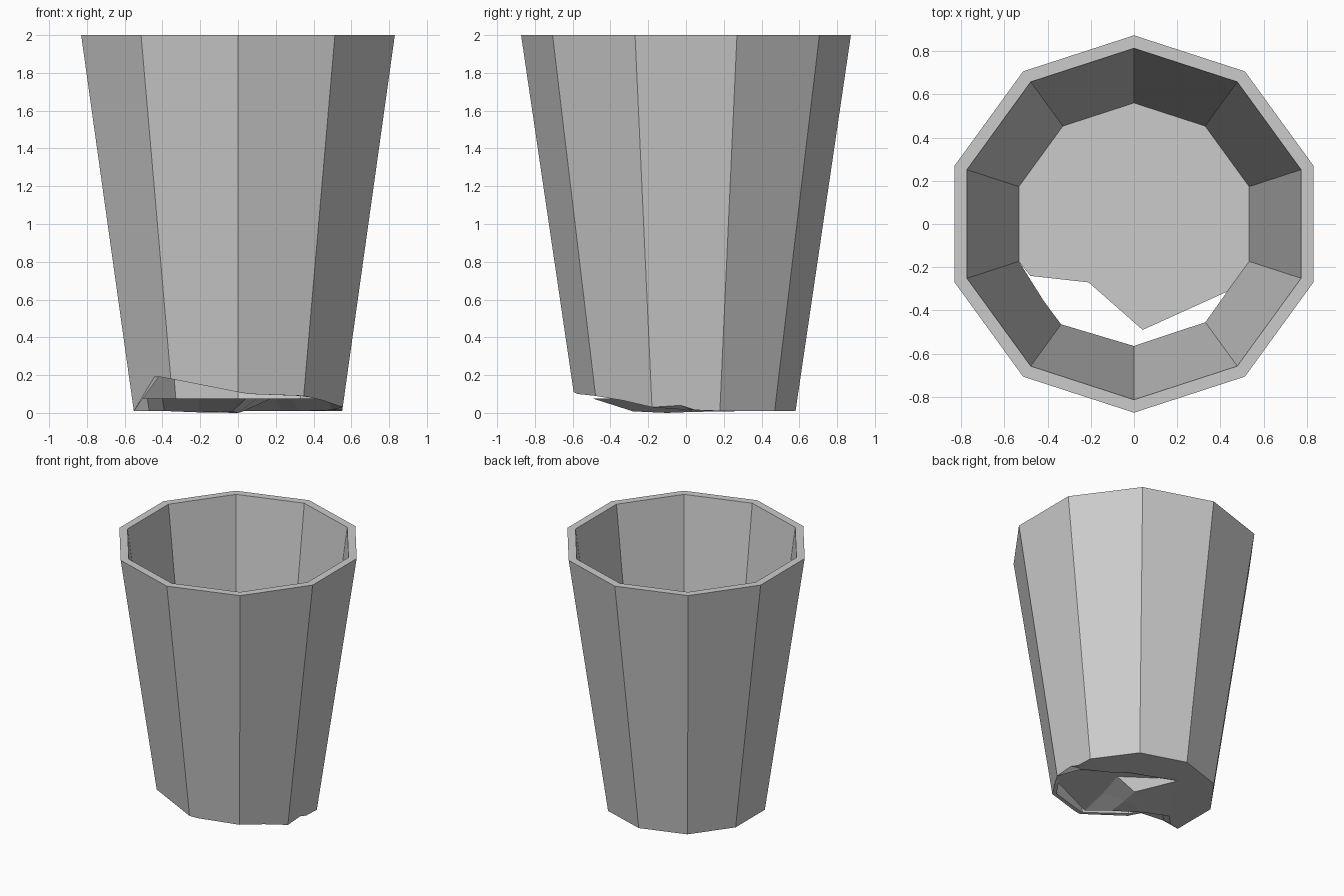
import bpy, bmesh
from math import sin, cos, radians, pi

if "Cube" in bpy.data.objects:
    bpy.data.objects.remove(bpy.data.objects["Cube"])

TOP, BASE, FLOOR = 2.0, 0.01, 0.075


def ring_point(angle, z, r_low, z_low, r_top):
    """Point on a tapered ten-sided shell with corners at 18, 54, 90..."""
    r = r_low + (r_top - r_low) * (z - z_low) / (TOP - z_low)
    off = (angle - 18) % 36 - 18
    r *= cos(pi / 10) / cos(radians(off))
    return (r * cos(radians(angle)), r * sin(radians(angle)), z)


# Lower edge of the wall: (angle, height); raised where the front is broken
edge = [(18 + 36 * i, BASE) for i in range(6)]
edge += [(220, .19), (225, .19), (234, .18), (270, .11), (276, .10),
         (306, .09), (324, .065), (342, .03), (357, .04), (365, .015)]

# Jagged floor break: upper edge, and matching edge on the underside
break_top = [(-.48, -.24), (-.40, -.17), (-.21, -.27), (.04, -.49),
             (.10, -.22), (.175, .025), (-.07, .20), (.20, .085),
             (.28, .02), (.47, -.10), (.44, -.30)]
break_low = [(-.47, -.16, .01), (-.39, -.08, .01), (-.21, -.15, .003),
             (-.03, -.28, .008), (.0, -.10, .0), (.02, .03, .005),
             (-.12, .34, .01), (.23, .20, .01), (.33, .12, .01),
             (.50, .02, .015)]

bm = bmesh.new()
new = bm.verts.new

# Tapered outer and inner walls with a flat rim
outer = [new(ring_point(a, z, .58, BASE, .873)) for a, z in edge]
inner = [new(ring_point(a, max(FLOOR, z), .56, FLOOR, .813)) for a, z in edge]
corners = [i for i, (a, z) in enumerate(edge) if (a - 18) % 36 == 0]
rim_out = [new(ring_point(edge[i][0], TOP, .58, BASE, .873)) for i in corners]
rim_in = [new(ring_point(edge[i][0], TOP, .56, FLOOR, .813)) for i in corners]
n = len(edge)
for k in range(10):
    m = (k + 1) % 10
    last = corners[m] if m else n
    side = [i % n for i in range(corners[k], last + 1)]
    bm.faces.new([outer[i] for i in side] + [rim_out[m], rim_out[k]])
    bm.faces.new([inner[i] for i in reversed(side)] + [rim_in[k], rim_in[m]])
    bm.faces.new([rim_out[k], rim_out[m], rim_in[m], rim_in[k]])

# Broken lip under the front wall
for i in range(5, 12):
    bm.faces.new([outer[i], inner[i], inner[i + 1], outer[i + 1]])

# Floor, underside and fracture faces joining them
top = [new((x, y, FLOOR)) for x, y in break_top]
low = [new(p) for p in break_low]
bm.faces.new(inner[:6] + top + inner[12:])
bm.faces.new((outer[:6] + low + outer[13:])[::-1])
upper = [inner[5]] + top + [inner[12]]
lower = [outer[5]] + low + [outer[13], outer[12]]
for i in range(len(upper) - 1):
    bm.faces.new([upper[i], lower[i], lower[i + 1], upper[i + 1]])

bmesh.ops.triangulate(bm, faces=[f for f in bm.faces if len(f.verts) > 4])
bmesh.ops.recalc_face_normals(bm, faces=bm.faces)
mesh = bpy.data.meshes.new("broken_cup")
bm.to_mesh(mesh)
bm.free()
cup = bpy.data.objects.new("broken_cup", mesh)
bpy.context.collection.objects.link(cup)
